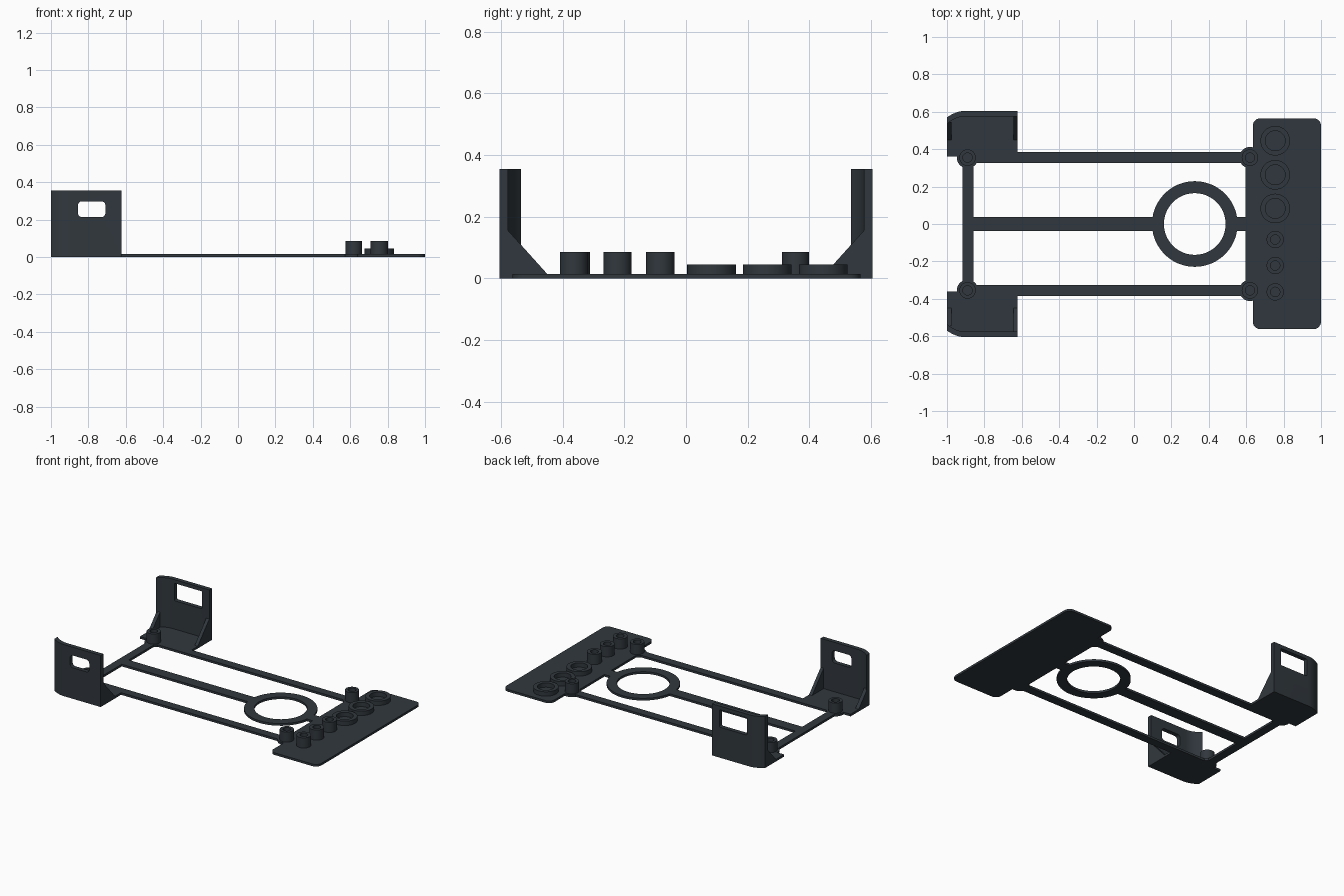
import bpy, bmesh, math

if "Cube" in bpy.data.objects:
    bpy.data.objects.remove(bpy.data.objects["Cube"])

slate = bpy.data.materials.new("dark slate")
slate.diffuse_color = (0.030, 0.039, 0.047, 1)
slate.use_nodes = True
slate.node_tree.nodes["Principled BSDF"].inputs["Base Color"].default_value = slate.diffuse_color

T = 0.015          # thickness of the flat frame
BAR_Y = 0.355      # side bar distance from the centre line


def finish(name, bm):
    bmesh.ops.recalc_face_normals(bm, faces=bm.faces)
    me = bpy.data.meshes.new(name)
    bm.to_mesh(me)
    bm.free()
    me.materials.append(slate)
    ob = bpy.data.objects.new(name, me)
    bpy.context.collection.objects.link(ob)
    return ob


def prism(name, outline, lo, hi, axis='Z'):
    """Extrude an outline along Z, Y or X."""
    place = {'Z': lambda a, b, c: (a, b, c),
             'Y': lambda a, b, c: (a, c, b),
             'X': lambda a, b, c: (c, a, b)}[axis]
    bm = bmesh.new()
    rings = [[bm.verts.new(place(a, b, c)) for a, b in outline] for c in (lo, hi)]
    bm.faces.new(rings[0])
    bm.faces.new(rings[1])
    n = len(outline)
    for i in range(n):
        j = (i + 1) % n
        bm.faces.new((rings[0][i], rings[0][j], rings[1][j], rings[1][i]))
    return finish(name, bm)


def rounded(x0, x1, y0, y1, r, n=6):
    pts = []
    for k, (cx, cy) in enumerate([(x1 - r, y1 - r), (x0 + r, y1 - r),
                                  (x0 + r, y0 + r), (x1 - r, y0 + r)]):
        for i in range(n + 1):
            a = math.pi / 2 * (k + i / n)
            pts.append((cx + r * math.cos(a), cy + r * math.sin(a)))
    return pts


def box(name, x0, x1, y0, y1, z0=0, z1=T):
    return prism(name, [(x0, y0), (x1, y0), (x1, y1), (x0, y1)], z0, z1)


def tube(name, x, y, r_out, r_in, z0, z1, n=48):
    """Lathe a rectangular section into a ring."""
    bm = bmesh.new()
    section = [(r_in, z0), (r_out, z0), (r_out, z1), (r_in, z1)]
    loops = []
    for i in range(n):
        a = 2 * math.pi * i / n
        loops.append([bm.verts.new((x + r * math.cos(a), y + r * math.sin(a), z))
                      for r, z in section])
    for i in range(n):
        p, q = loops[i], loops[(i + 1) % n]
        for k in range(4):
            m = (k + 1) % 4
            bm.faces.new((p[k], q[k], q[m], p[m]))
    return finish(name, bm)


def disc(name, x, y, r, z0, z1, n=48):
    return prism(name, [(x + r * math.cos(2 * math.pi * i / n),
                         y + r * math.sin(2 * math.pi * i / n)) for i in range(n)], z0, z1)


# flat frame
prism("end_plate", rounded(0.635, 1.0, -0.562, 0.565, 0.04), 0, T)
box("plate_edge_bar", 0.595, 0.635, -BAR_Y, BAR_Y)
box("cross_bar", -0.917, -0.859, -BAR_Y, BAR_Y)
box("centre_bar", -0.859, 0.10, -0.038, 0.038)
box("centre_bar_stub", 0.54, 0.595, -0.038, 0.038)
tube("centre_ring", 0.325, 0, 0.229, 0.165, 0, T)

# side bars, posts, corner brackets
for s, side in ((-1, "front"), (1, "back")):
    box(side + "_side_bar", -0.859, 0.595, s * 0.384, s * 0.326)
    for x, end in ((-0.89, "left"), (0.62, "right")):
        disc(f"{side}_{end}_pad", x, s * BAR_Y, 0.057, 0, T)
        tube(f"{side}_{end}_post", x, s * BAR_Y, 0.044, 0.025, T, 0.085)

    # curved wall end, seen in plan
    steps = [i / 8 for i in range(9)]
    outer = [(-0.9 - 0.1 * t, s * (0.605 - 0.035 * t * t)) for t in steps]
    inner = [(-0.9 - 0.1 * t, s * (0.576 - 0.041 * t * t)) for t in steps]
    prism(side + "_bracket_floor",
          [(-0.622, s * 0.605)] + outer + [(-1, s * 0.362), (-0.622, s * 0.362)], 0, T)
    wall = prism(side + "_bracket_wall",
                 [(-0.622, s * 0.605)] + outer + inner[::-1] + [(-0.622, s * 0.576)], T, 0.355)

    # window in the wall
    win = (rounded(-0.856, -0.709, 0.213, 0.298, 0.022) if s < 0
           else rounded(-0.887, -0.678, 0.21, 0.33, 0.006))
    cutter = prism("window_cutter", win, s * 0.5, s * 0.7, 'Y')
    mod = wall.modifiers.new("window", 'BOOLEAN')
    mod.operation, mod.object, mod.solver = 'DIFFERENCE', cutter, 'EXACT'
    bpy.context.view_layer.objects.active = wall
    bpy.ops.object.modifier_apply(modifier="window")
    bpy.data.objects.remove(cutter)

    # triangular braces
    for x0, x1, top_y, end in ((-1, -0.975, 0.545, "left"), (-0.645, -0.622, 0.576, "right")):
        top_z = T + (top_y - 0.45) * 1.11
        prism(f"{side}_{end}_brace",
              [(s * 0.45, T), (s * top_y, T), (s * top_y, top_z)], x0, x1, 'X')

# row of spare spacers on the end plate
for i, y in enumerate((-0.363, -0.222, -0.083)):
    tube(f"tall_spacer_{i + 1}", 0.755, y, 0.046, 0.025, T, 0.085)
for i, y in enumerate((0.083, 0.263, 0.445)):
    tube(f"low_spacer_{i + 1}", 0.755, y, 0.079, 0.053, T, 0.045)

# smooth the round sides, keep edges sharp
bpy.ops.object.select_all(action='SELECT')
bpy.ops.object.shade_smooth_by_angle(angle=math.radians(30))
